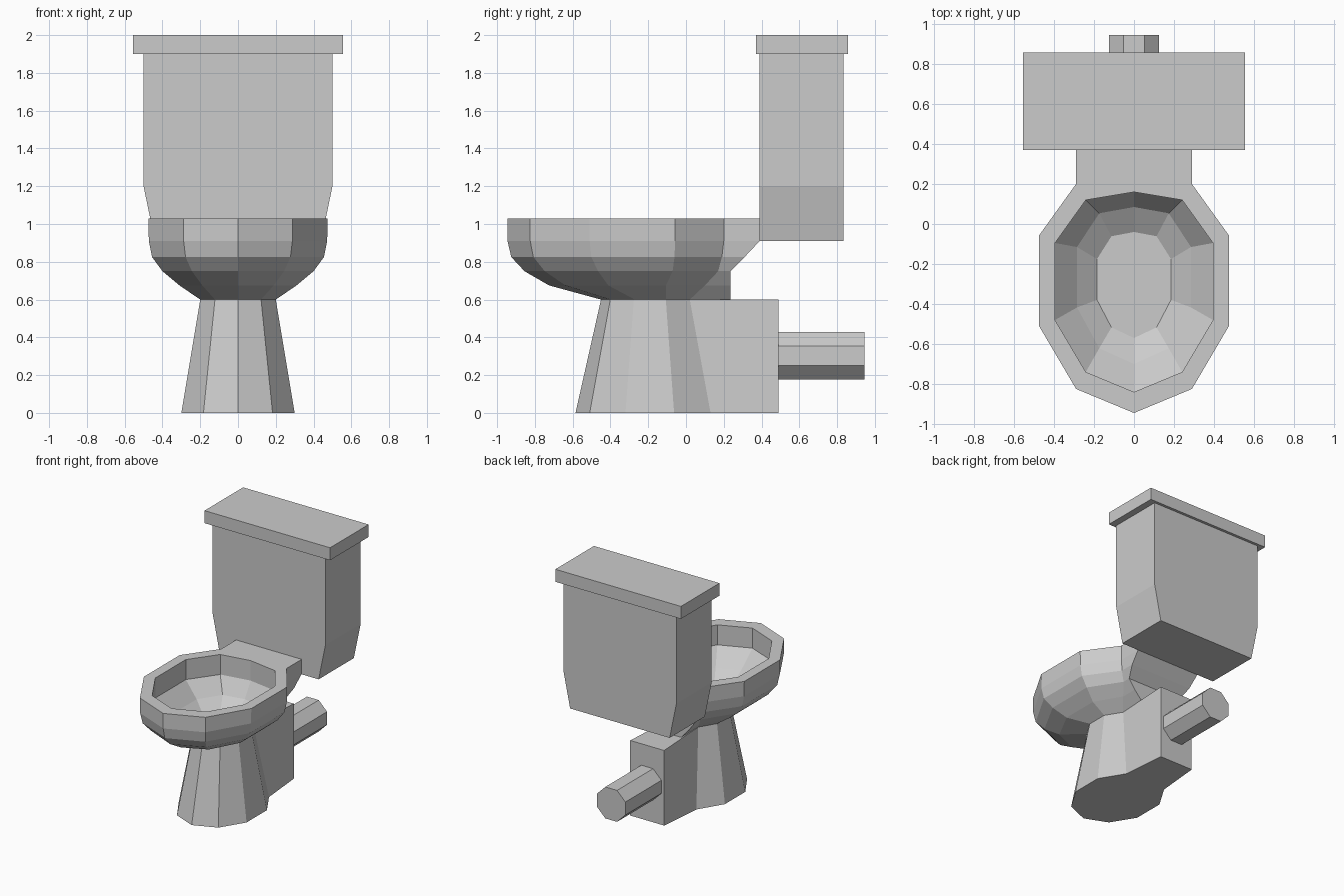
import bpy, bmesh
from math import radians

if "Cube" in bpy.data.objects:
    bpy.data.objects.remove(bpy.data.objects["Cube"])


def add_object(name, bm):
    bmesh.ops.remove_doubles(bm, verts=bm.verts[:], dist=1e-4)
    bmesh.ops.recalc_face_normals(bm, faces=bm.faces[:])
    mesh = bpy.data.meshes.new(name)
    bm.to_mesh(mesh)
    bm.free()
    obj = bpy.data.objects.new(name, mesh)
    bpy.context.collection.objects.link(obj)
    return obj


def loft(name, rings):
    """Skin a stack of equal-sized rings and cap both ends."""
    bm = bmesh.new()
    loops = [[bm.verts.new(p) for p in ring] for ring in rings]
    n = len(loops[0])
    for a, b in zip(loops, loops[1:]):
        for i in range(n):
            j = (i + 1) % n
            bm.faces.new((a[i], a[j], b[j], b[i]))
    bm.faces.new(loops[0])
    bm.faces.new(loops[-1])
    return add_object(name, bm)


def oval(z, front, back, half, tail, fractions=(.105, .38, .775, 1)):
    """Mirrored faceted oval, closed at the back by a tail edge (x, y)."""
    side = [(half * u, front + (back - front) * t)
            for u, t in zip((.61, 1, 1, .61), fractions)] + [tail]
    points = [(0, front)] + side + [(-x, y) for x, y in reversed(side)]
    return [(x, y, z) for x, y in points]


def rect(z, half, y0, y1):
    return [(-half, y0, z), (half, y0, z), (half, y1, z), (-half, y1, z)]


# Pedestal with its straight rear block
foot = (.105, .37, .73, 1)
loft("pedestal", [
    oval(0, -.585, .13, .30, (.15, .49), foot),
    oval(.6, -.45, .02, .20, (.15, .49), foot)])

# Bowl: outer shell with neck, then over the rim and down inside
outer = [(.6, -.45, .02, .20, .235, .73), (.675, -.725, .10, .31, .235, .75),
         (.75, -.855, .17, .40, .235, .765), (.825, -.925, .19, .455, .31, .775),
         (.91, -.945, .20, .472, .39, .775), (1.03, -.945, .20, .475, .39, .775)]
inner = [(1.03, -.84, .16, .395), (.87, -.84, .16, .395),
         (.75, -.70, .085, .285), (.67, -.57, -.04, .185)]
rings = [oval(z, f, b, h, (h * .61, tail), (.105, .38, t, 1))
         for z, f, b, h, tail, t in outer]
rings += [oval(z, f, b, h, (0, b), (.10, .36, .745, .96)) for z, f, b, h in inner]
loft("bowl", rings)

# Cistern with tapered bottom, and its lid
loft("tank", [rect(z, h, .39, .835) for z, h in ((.91, .44), (1.2, .5), (1.9, .5))])
loft("tank_lid", [rect(z, .555, .37, .857) for z in (1.9, 2)])

# Waste pipe
bpy.ops.mesh.primitive_cylinder_add(vertices=8, radius=.136, depth=.475,
                                    location=(0, .7075, .303))
pipe = bpy.context.object
pipe.name = "waste_pipe"
pipe.rotation_euler = (radians(90), radians(22.5), 0)
